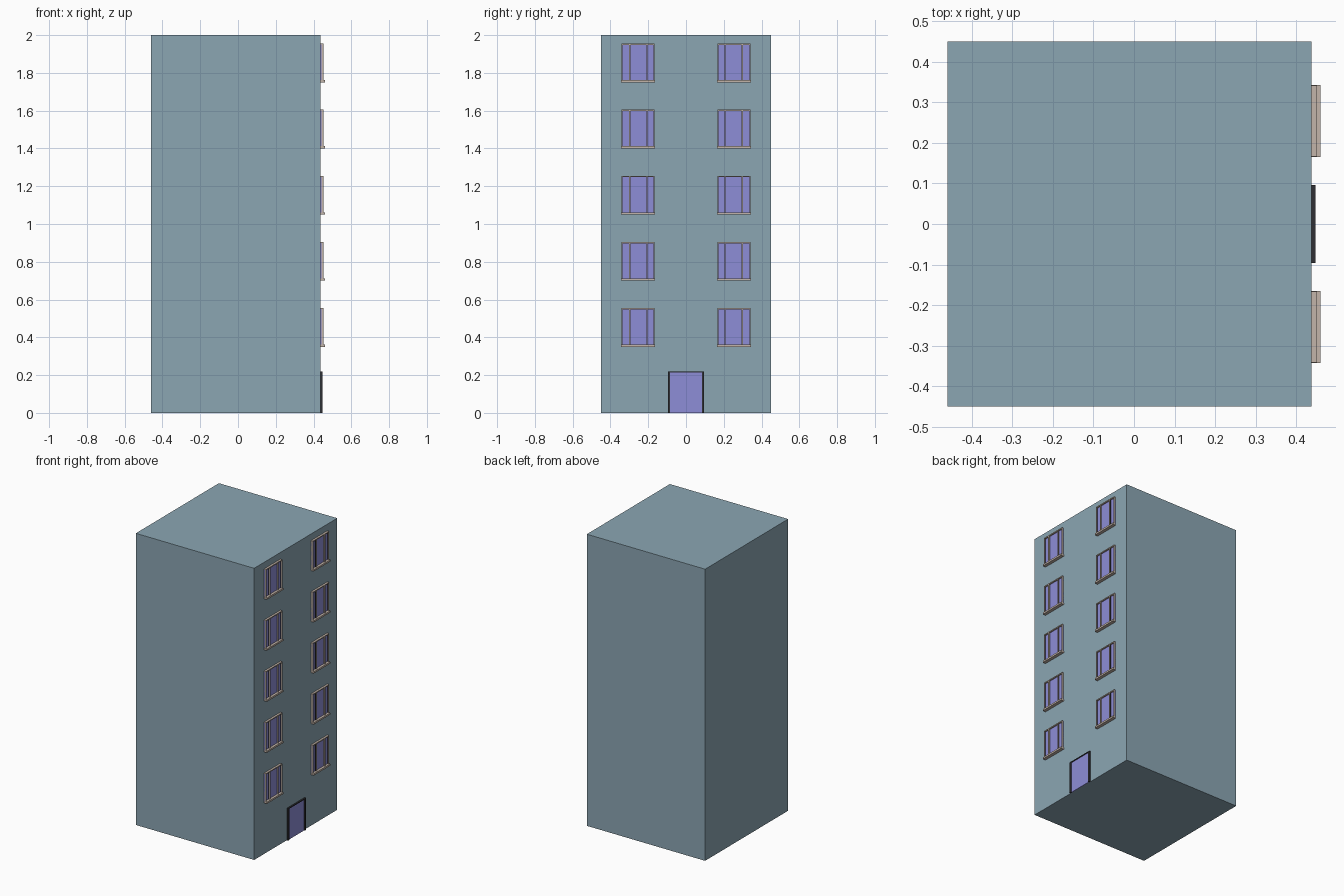
import bpy, bmesh
from mathutils import Matrix, Vector

if "Cube" in bpy.data.objects:
    bpy.data.objects.remove(bpy.data.objects["Cube"])


def material(name, rgb):
    m = bpy.data.materials.new(name)
    m.diffuse_color = (*rgb, 1)
    m.use_nodes = True
    m.node_tree.nodes["Principled BSDF"].inputs["Base Color"].default_value = m.diffuse_color
    return m


WALL = material("wall_blue", (0.26, 0.38, 0.45))
GLASS = material("glass_violet", (0.27, 0.27, 0.68))
TRIM = material("trim_beige", (0.55, 0.46, 0.40))
DARK = material("dark_trim", (0.03, 0.03, 0.035))


def boxes(name, mat, parts):
    """One object from boxes given as (x0, x1, y0, y1, z0, z1)."""
    bm = bmesh.new()
    for x0, x1, y0, y1, z0, z1 in parts:
        mtx = Matrix.LocRotScale(Vector(((x0 + x1) / 2, (y0 + y1) / 2, (z0 + z1) / 2)),
                                 None, Vector((x1 - x0, abs(y1 - y0), z1 - z0)))
        bmesh.ops.create_cube(bm, size=1, matrix=mtx)
    me = bpy.data.meshes.new(name)
    bm.to_mesh(me)
    bm.free()
    me.materials.append(mat)
    ob = bpy.data.objects.new(name, me)
    bpy.context.collection.objects.link(ob)
    return ob


X = 0.4375  # facade plane

# Building block
boxes("building_body", WALL, [(-0.46, X, -0.45, 0.45, 0, 2)])

# Door with dark frame
boxes("door_panel", GLASS, [(X, 0.443, -0.084, 0.084, 0, 0.214)])
boxes("door_frame", DARK, [
    (X, 0.448, -0.096, -0.084, 0, 0.22),
    (X, 0.448, 0.084, 0.096, 0, 0.22),
    (X, 0.448, -0.084, 0.084, 0.214, 0.22)])

# Windows: five floors, mirrored left and right
Y0, Y1 = 0.166, 0.342
for floor in range(5):
    z = 0.35 + 0.35 * floor
    for side, s in (("left", -1), ("right", 1)):
        tag = f"{side}_{floor + 1}"

        def b(x1, ya, yb, za, zb, x0=X):
            return (x0, x1, s * ya, s * yb, z + za, z + zb)

        boxes("window_glass_" + tag, GLASS, [b(0.443, Y0, Y1, 0.005, 0.2)])
        # Outer frame, sill and light mullion
        boxes("window_frame_" + tag, TRIM, [
            b(0.452, Y0, Y0 + 0.005, 0.012, 0.198),
            b(0.452, Y1 - 0.005, Y1, 0.012, 0.198),
            b(0.452, Y0, Y1, 0.198, 0.205),
            b(0.46, Y0 - 0.001, Y1 + 0.001, 0, 0.012),
            b(0.452, 0.205, 0.210, 0.012, 0.198),
            b(0.452, 0.294, 0.300, 0.012, 0.198)])
        # Thin dark casement edges
        boxes("window_casement_" + tag, DARK, [
            b(0.447, 0.171, 0.173, 0.012, 0.198),
            b(0.447, 0.203, 0.205, 0.012, 0.198),
            b(0.447, 0.300, 0.302, 0.012, 0.198),
            b(0.447, 0.335, 0.337, 0.012, 0.198)])
